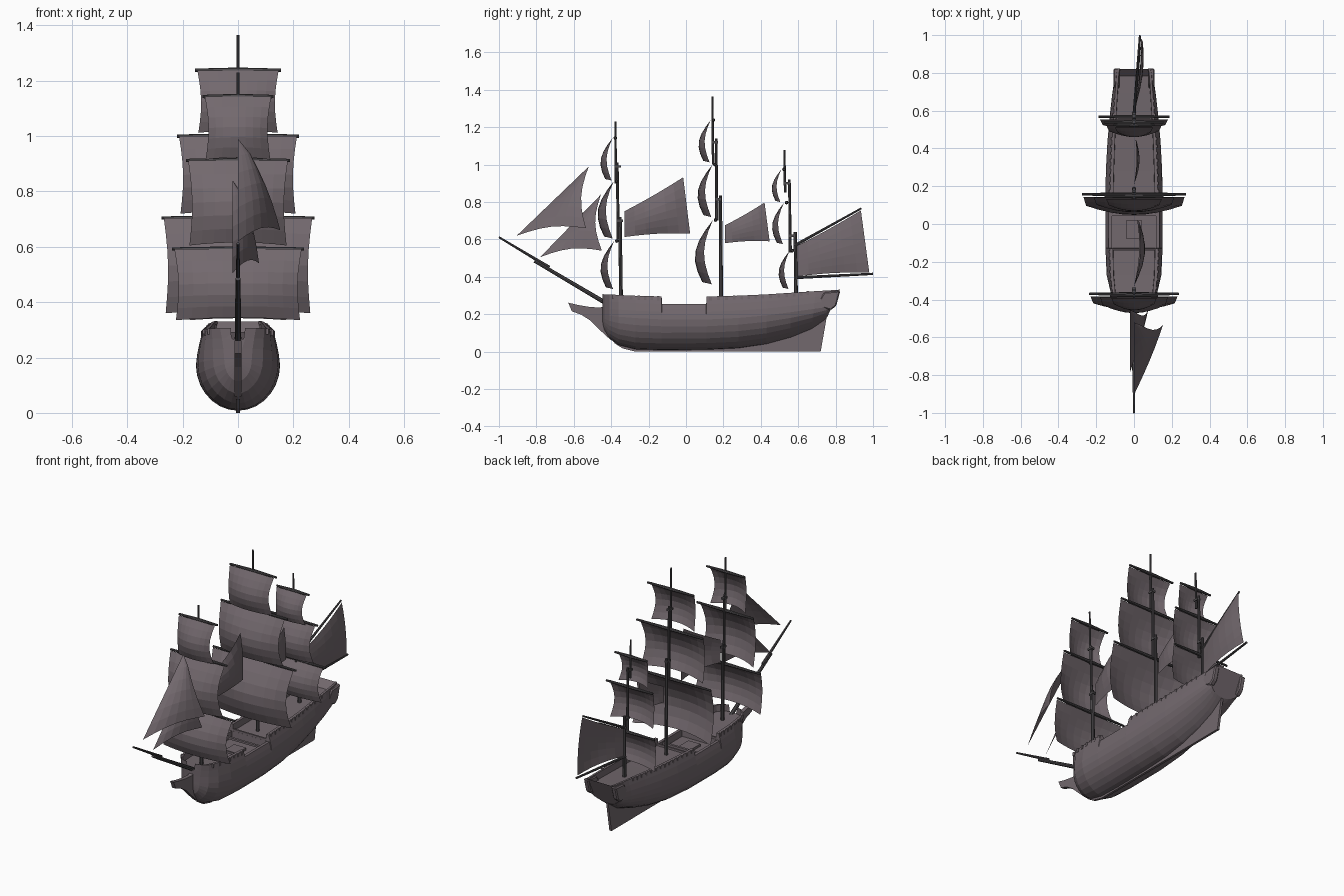
import bpy, bmesh
from math import sin, cos, pi
from mathutils import Vector

if "Cube" in bpy.data.objects:
    bpy.data.objects.remove(bpy.data.objects["Cube"])

def paint(name, rgb):
    m = bpy.data.materials.new(name)
    m.diffuse_color = (*rgb, 1)
    m.use_nodes = True
    m.node_tree.nodes["Principled BSDF"].inputs["Base Color"].default_value = m.diffuse_color
    return m

CLOTH = paint("weathered", (0.17, 0.14, 0.155))
SPAR = paint("dark_wood", (0.075, 0.07, 0.075))

def finish(name, bm, mat, normals=True):
    if normals:
        bmesh.ops.recalc_face_normals(bm, faces=bm.faces[:])
    me = bpy.data.meshes.new(name)
    bm.to_mesh(me)
    bm.free()
    me.materials.append(mat)
    ob = bpy.data.objects.new(name, me)
    bpy.context.collection.objects.link(ob)
    return ob

def rod(name, a, b, r1, r2, mat=SPAR):
    a, b = Vector(a), Vector(b)
    bm = bmesh.new()
    bmesh.ops.create_cone(bm, cap_ends=True, segments=8, radius1=r1, radius2=r2, depth=(b - a).length)
    bm.transform((b - a).to_track_quat('Z', 'Y').to_matrix().to_4x4())
    bmesh.ops.translate(bm, verts=bm.verts[:], vec=(a + b) / 2)
    return finish(name, bm, mat)

def box(name, c, s, mat=CLOTH):
    bm = bmesh.new()
    bmesh.ops.create_cube(bm, size=1)
    for v in bm.verts:
        v.co = Vector((v.co.x * s[0] + c[0], v.co.y * s[1] + c[1], v.co.z * s[2] + c[2]))
    return finish(name, bm, mat)

def plate(name, pts, x0, w):
    """Side profile (y, z) extruded across x."""
    bm = bmesh.new()
    f = bm.faces.new([bm.verts.new((x0 - w / 2, y, z)) for y, z in pts])
    r = bmesh.ops.extrude_face_region(bm, geom=[f])
    bmesh.ops.translate(bm, verts=[g for g in r["geom"] if isinstance(g, bmesh.types.BMVert)], vec=(w, 0, 0))
    return finish(name, bm, CLOTH)

def grid(name, fn, nu, nv):
    bm = bmesh.new()
    rows = [[bm.verts.new(fn(i / nu, j / nv)) for i in range(nu + 1)] for j in range(nv + 1)]
    for j in range(nv):
        for i in range(nu):
            bm.faces.new((rows[j][i], rows[j][i + 1], rows[j + 1][i + 1], rows[j + 1][i]))
    bmesh.ops.remove_doubles(bm, verts=bm.verts[:], dist=1e-5)
    return finish(name, bm, CLOTH, False)

# Hull stations: y, half beam, keel z, rail half beam, V-ness
stations = [
    (-.447, .012, .150, .030, 1), (-.437, .050, .115, .065, 1), (-.41, .090, .070, .095, 1.1),
    (-.36, .124, .034, .114, 1.1), (-.27, .145, .012, .124, 1), (-.13, .151, .008, .128, 1),
    (.11, .152, .010, .128, 1), (.28, .149, .018, .123, 1.1), (.43, .141, .040, .117, 1.3),
    (.56, .130, .075, .109, 1.5), (.67, .116, .120, .100, 1.5), (.735, .104, .165, .092, 1.3),
    (.755, .098, .185, .086, 1)]
WAIST = (-.13, .11)

def sheer(y):
    return .294 + .066 * y * y

def section(st, low=False, deck=.040):
    y, b, zk, bt, p = st
    zt = sheer(y) - (.040 if low else 0)
    bt += .006 if low else 0
    zm, rake = .17 + .13 * y * y, max(0, y - .64) * 4
    half = [(b * sin(a) ** p, zm - (zm - zk) * cos(a)) for a in (i * pi / 14 for i in range(1, 8))]
    half += [(b + (bt - b) * k ** 1.5, zm + (zt - zm) * k) for k in (.33, .67, 1)]
    half += [(bt * .87, zt), (bt * .86, zt - deck)]
    loop = [(0, zk)] + half + [(-x, z) for x, z in reversed(half)]
    off = (.002 if st[0] == WAIST[0] else -.002) if low else 0
    return [(x, y + off + rake * (z - zk), z) for x, z in loop]

# The waist ends get a second, lower section; the stern is closed by a raised deck
loops = []
for st in stations:
    pair = [section(st, deck=.002 if st is stations[-1] else .040)]
    if st[0] in WAIST:
        pair.append(section(st, low=True))
    loops += pair if st[0] != WAIST[1] else pair[::-1]
bm = bmesh.new()
rings = [[bm.verts.new(c) for c in lp] for lp in loops]
for r, q in zip(rings, rings[1:]):
    for i in range(len(r)):
        k = (i + 1) % len(r)
        bm.faces.new((r[i], r[k], q[k], q[i]))
bm.faces.new(rings[0])
bm.faces.new(rings[-1])
finish("hull", bm, CLOTH)

# Keel with rudder, and beakhead
plate("keel_and_rudder", [(-.39, .05), (-.34, .018), (-.27, 0), (.72, 0), (.755, .2), (.66, .15),
                          (.5, .07), (.3, .03), (-.25, .03)], 0, .014)
plate("beakhead", [(-.63, .262), (-.61, .215), (-.56, .198), (-.51, .165), (-.46, .115), (-.40, .06),
                   (-.42, .25), (-.46, .235), (-.52, .24), (-.58, .25)], 0, .024)

# Quarter galleries, rail timbers, waist fittings
for s in (-1, 1):
    g = plate("quarter_gallery", [(.725, .235), (.775, .222), (.803, .245), (.825, .325), (.74, .318), (.715, .28)],
              s * .092, .032)
    bv = g.modifiers.new("soften", 'BEVEL')
    bv.width = .006
    for a, b in zip(stations[2:], stations[3:-2]):
        n = max(1, round((b[0] - a[0]) / .04))
        for i in range(n):
            t = (i + .5) / n
            y, bt = (a[k] + (b[k] - a[k]) * t for k in (0, 3))
            if not WAIST[0] < y < WAIST[1]:
                box("rail_timber", (s * (bt + .001), y, sheer(y) - .01), (.010, .014, .022))
box("hatch", (0, -.03, .22), (.08, .1, .018))
box("waist_beam", (0, .05, .242), (.25, .014, .012))
for y in WAIST:
    box("deck_break_rail", (0, y * 1.05, .260), (.22, .010, .014))

# Bowsprit and jib boom
rod("bowsprit", (0, -.42, .255), (0, -.81, .485), .012, .009)
rod("jib_boom", (0, -.73, .45), (0, -1.0, .612), .009, .005)

def square_sail(name, y, zt, zb, w):
    h = (zt - zb) / .345
    def fn(i, v):
        u = 2 * i - 1
        x = u * w * (1 - .025 * v) - u * .012 * sin(pi * v)
        belly = h * (.045 * sin(pi * v) + .055 * (1 - u * u) * sin(pi * .62 * v))
        return x, y - .006 - .006 * v - belly, zt + (zb - zt) * v + .012 * h * v * (1 - u * u)
    grid(name, fn, 8, 6)
    for s in (-1, 1):
        rod(name + "_yard", (0, y + .008, zt), (s * (w + .008), y + .008, zt), .010, .006)

# Masts: three overlapping poles (y, z low, z high), then three square sails (y, z top, z foot, half width)
masts = {
    "fore": ([(-.348, .25, .72), (-.363, .60, 1.01), (-.374, .90, 1.23)],
             [(-.378, .592, .335, .23), (-.38, .912, .605, .18), (-.386, 1.143, .915, .12)]),
    "main": ([(.188, .24, .835), (.165, .70, 1.14), (.145, 1.0, 1.365)],
             [(.15, .704, .36, .268), (.147, 1.0, .72, .213), (.138, 1.238, 1.012, .147)]),
    "mizzen": ([(.588, .27, .64), (.557, .53, .92), (.53, .85, 1.077)],
               [(.56, .54, .335, .18), (.53, .797, .575, .147), (.516, .975, .80, .10)])}
for mast, (poles, sails) in masts.items():
    for (y, a, b), r, part in zip(poles, (.011, .009, .007), ("lower_mast", "topmast", "topgallant_mast")):
        rod(f"{mast}_{part}", (0, y, a), (0, y - .004, b), r, r * .75)
    for (_, _, b), (y2, _, _) in zip(poles, poles[1:]):
        box(f"{mast}_mast_cap", (0, y2 + .008, b - .02), (.02, .035, .012), SPAR)
    for s, part in zip(sails, ("course", "topsail", "topgallant")):
        square_sail(f"{mast}_{part}", *s)

def stay_sail(name, tack, head, peak, clew, hollow, foot, belly, k):
    """Fore-and-aft sail; hollow pulls the leech in, foot arches the edges, belly pushes to +x."""
    tack, head, peak, clew = map(Vector, (tack, head, peak, clew))
    def fn(s, t):
        p = tack.lerp(head, t).lerp(clew.lerp(peak, t), s)
        p.y -= hollow * s * sin(pi * t)
        p.z += foot * sin(pi * s) * (1 - t)
        if head != peak:
            p.z -= foot * .6 * sin(pi * s) * t
        if t < 1 or head != peak:
            p.x += belly * sin(pi * k * s) * sin(pi * (.15 + .7 * t))
        return p
    grid(name, fn, 6, 6)

# Jibs and staysails
for name, tack, head, clew, belly in (("outer_jib", (0, -.905, .62), (0, -.52, .99), (.14, -.535, .66), .035),
                                      ("inner_jib", (-.02, -.78, .505), (-.02, -.455, .84), (.065, -.45, .54), .03)):
    stay_sail(name, tack, head, head, clew, .033, .028, belly, .7)
stay_sail("main_staysail", (0, -.33, .613), (0, -.33, .75), (.02, -.015, .932), (.01, .022, .632), 0, .008, .05, .9)
stay_sail("mizzen_staysail", (0, .208, .58), (0, .208, .675), (.01, .42, .797), (.005, .447, .59), 0, .006, .025, .9)

# Spanker with gaff and boom
stay_sail("spanker", (0, .592, .402), (0, .592, .565), (.03, .935, .755), (.03, .98, .423), 0, .008, .03, .8)
rod("gaff", (0, .578, .566), (.032, .937, .766), .008, .005)
rod("boom", (0, .578, .395), (.032, .999, .416), .008, .006)
